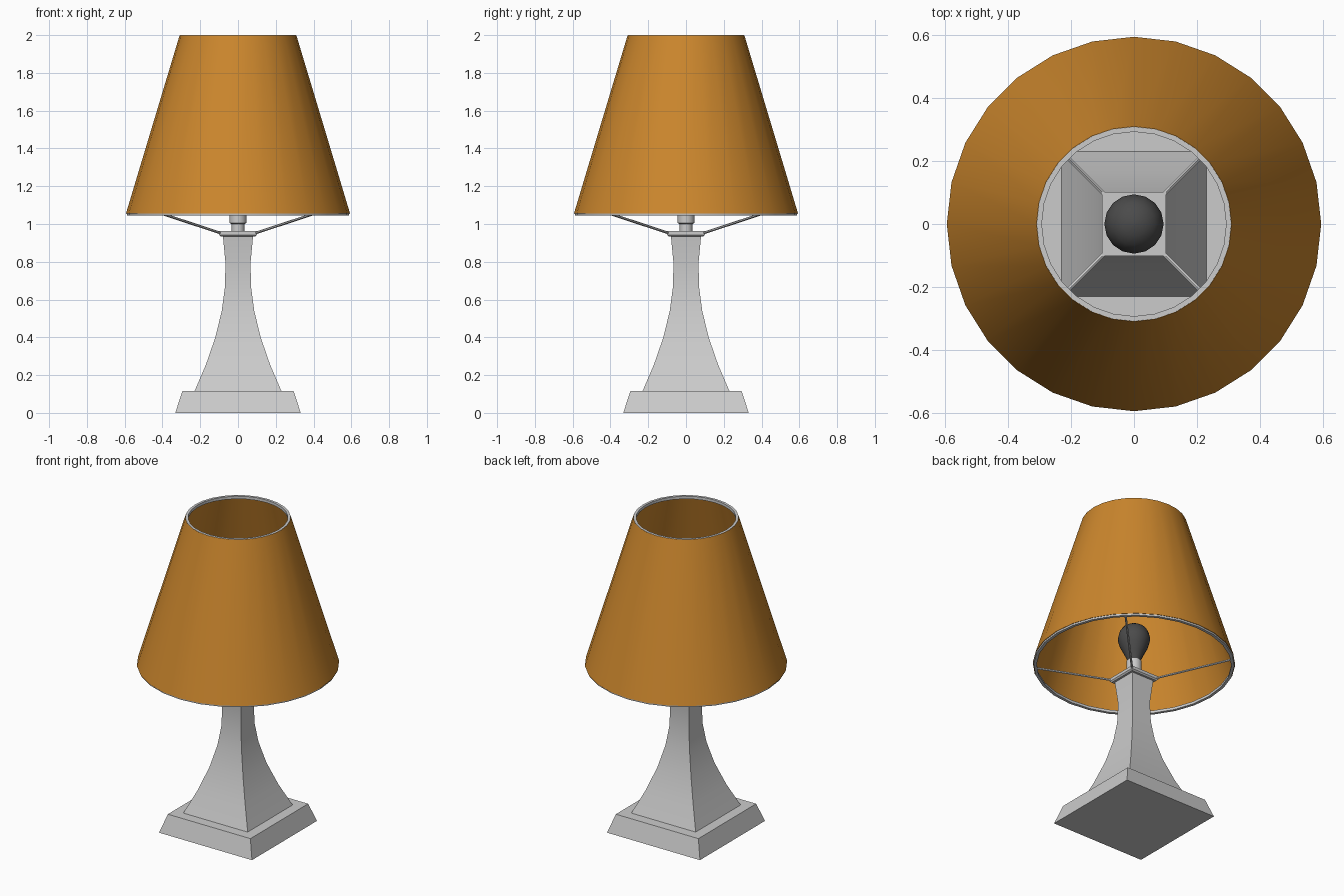
import bpy, bmesh
from math import sin, cos, pi, sqrt, radians
from mathutils import Vector

if "Cube" in bpy.data.objects:
    bpy.data.objects.remove(bpy.data.objects["Cube"])


def material(name, color):
    m = bpy.data.materials.new(name)
    m.diffuse_color = color
    m.use_nodes = True
    m.node_tree.nodes["Principled BSDF"].inputs["Base Color"].default_value = m.diffuse_color
    return m


def finish(name, bm, mat=None, angle=30):
    bmesh.ops.recalc_face_normals(bm, faces=bm.faces)
    me = bpy.data.meshes.new(name)
    bm.to_mesh(me)
    bm.free()
    ob = bpy.data.objects.new(name, me)
    bpy.context.collection.objects.link(ob)
    if mat:
        me.materials.append(mat)
    bpy.ops.object.select_all(action='DESELECT')
    ob.select_set(True)
    bpy.context.view_layer.objects.active = ob
    bpy.ops.object.shade_smooth_by_angle(angle=radians(angle))
    return ob


def lathe(name, profile, sides, phase=0.0, closed=False, mat=None):
    """Spin (radius, z) points; closed joins last ring to first, else ends are capped."""
    bm = bmesh.new()
    rings = [[bm.verts.new((r * cos(phase + 2 * pi * i / sides),
                            r * sin(phase + 2 * pi * i / sides), z))
              for i in range(sides)] for r, z in profile]
    pairs = list(zip(rings, rings[1:]))
    if closed:
        pairs.append((rings[-1], rings[0]))
    else:
        bm.faces.new(rings[0])
        bm.faces.new(rings[-1])
    for a, b in pairs:
        for i in range(sides):
            j = (i + 1) % sides
            bm.faces.new((a[i], a[j], b[j], b[i]))
    return finish(name, bm, mat)


def square(name, profile):
    """Square section from (half_width, z) points."""
    return lathe(name, [(h * sqrt(2), z) for h, z in profile], 4, pi / 4)


def rod(name, a, b, radius):
    a, b = Vector(a), Vector(b)
    bm = bmesh.new()
    bmesh.ops.create_cone(bm, cap_ends=True, segments=6, radius1=radius,
                          radius2=radius, depth=(b - a).length)
    ob = finish(name, bm)
    ob.location = (a + b) / 2
    ob.rotation_mode = 'QUATERNION'
    ob.rotation_quaternion = (b - a).to_track_quat('Z', 'Y')
    return ob


amber = material("amber_fabric", (0.60, 0.24, 0.026, 1))
dark = material("dark_glass", (0.07, 0.07, 0.07, 1))

# Stand: plinth, flared column, cap plate
square("plinth", [(0.332, 0), (0.295, 0.115)])
square("column", [(0.23, 0.115), (0.17, 0.255), (0.12, 0.40), (0.086, 0.54),
                  (0.07, 0.66), (0.066, 0.79), (0.08, 0.937)])
square("cap_plate", [(0.093, 0.935), (0.101, 0.943), (0.101, 0.962)])

# Lamp holder and bulb
lathe("socket", [(0.034, 0.96), (0.034, 1.0), (0.045, 1.005), (0.045, 1.07)], 16)
lathe("bulb", [(0.036, 1.065), (0.042, 1.085), (0.06, 1.125), (0.082, 1.168),
               (0.093, 1.205), (0.094, 1.23), (0.085, 1.265), (0.067, 1.291),
               (0.038, 1.309), (0.008, 1.315)], 16, mat=dark)

# Shade: thin open cone with a wire rim at each end
SIDES = 28
lathe("shade", [(0.593, 1.056), (0.309, 1.999), (0.306, 1.999), (0.590, 1.056)],
      SIDES, closed=True, mat=amber)
lathe("lower_rim", [(0.588, 1.046), (0.590, 1.06), (0.572, 1.064), (0.570, 1.046)],
      SIDES, closed=True)
lathe("upper_rim", [(0.312, 1.982), (0.308, 2.0), (0.292, 2.0), (0.292, 1.982)],
      SIDES, closed=True)

# Four diagonal arms carrying the shade
for i in range(4):
    t = pi / 4 + i * pi / 2
    rod(f"shade_arm_{i + 1}", (0.135 * cos(t), 0.135 * sin(t), 0.953),
        (0.577 * cos(t), 0.577 * sin(t), 1.056), 0.007)
